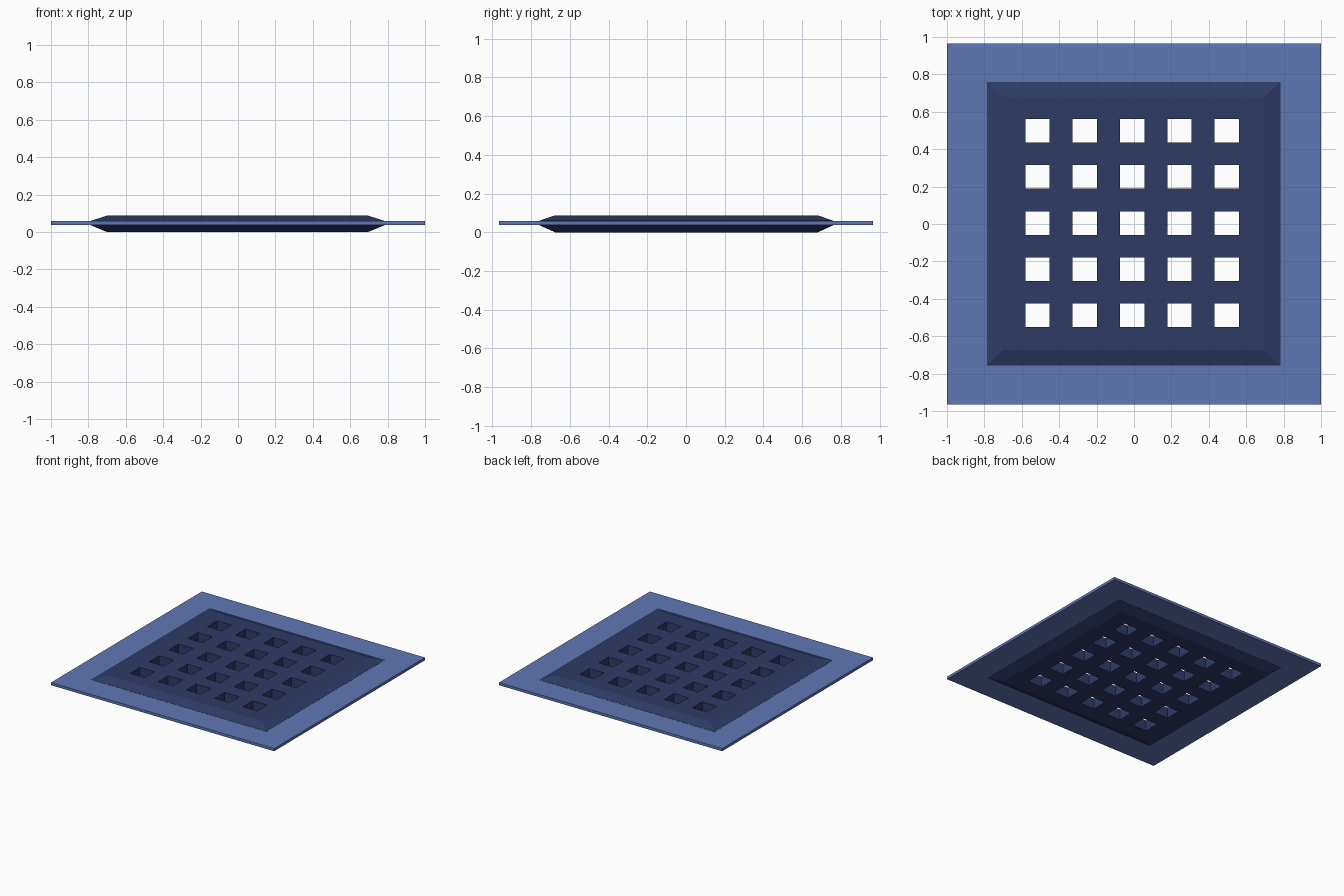
import bpy, bmesh

if "Cube" in bpy.data.objects:
    bpy.data.objects.remove(bpy.data.objects["Cube"])


def material(name, rgb):
    m = bpy.data.materials.new(name)
    m.diffuse_color = (*rgb, 1)
    m.use_nodes = True
    m.node_tree.nodes["Principled BSDF"].inputs["Base Color"].default_value = m.diffuse_color
    return m


light_blue = material("light blue", (0.115, 0.185, 0.46))
dark_blue = material("dark blue", (0.028, 0.044, 0.132))


def edges_of(lines, centres, half):
    """Grid lines: outer rim, shoulder, then both sides of every hole."""
    lo, lo_in, hi_in, hi = lines
    return [lo, lo_in] + [c + s * half for c in centres for s in (-1, 1)] + [hi_in, hi]


def slab(name, xs, ys, keep, heights, mat):
    """Solid made of grid cells; heights(i, j) gives bottom and top z of a grid point."""
    bm = bmesh.new()
    nx, ny = len(xs) - 1, len(ys) - 1
    verts = {(i, j, k): bm.verts.new((x, y, heights(i, j)[k]))
             for i, x in enumerate(xs) for j, y in enumerate(ys) for k in (0, 1)}
    for i in range(nx):
        for j in range(ny):
            if not keep(i, j):
                continue
            c = [(i, j), (i + 1, j), (i + 1, j + 1), (i, j + 1)]
            # corner cells split along the diagonal so the slopes mitre
            first = 1 if (i == 0) != (j == 0) else 0
            c = c[first:] + c[:first]
            corner = i in (0, nx - 1) and j in (0, ny - 1)
            for part in ([(0, 1, 2), (0, 2, 3)] if corner else [(0, 1, 2, 3)]):
                bm.faces.new([verts[(*c[p], 1)] for p in part])
                bm.faces.new([verts[(*c[p], 0)] for p in reversed(part)])
            # walls towards missing neighbours
            for di, dj, a, b in ((0, -1, (i, j), (i + 1, j)),
                                 (1, 0, (i + 1, j), (i + 1, j + 1)),
                                 (0, 1, (i + 1, j + 1), (i, j + 1)),
                                 (-1, 0, (i, j + 1), (i, j))):
                u, v = i + di, j + dj
                if not (0 <= u < nx and 0 <= v < ny and keep(u, v)):
                    bm.faces.new([verts[(*a, 0)], verts[(*b, 0)],
                                  verts[(*b, 1)], verts[(*a, 1)]])
    bmesh.ops.delete(bm, geom=[v for v in bm.verts if not v.link_faces], context='VERTS')
    mesh = bpy.data.meshes.new(name)
    bm.to_mesh(mesh)
    bm.free()
    mesh.materials.append(mat)
    ob = bpy.data.objects.new(name, mesh)
    bpy.context.collection.objects.link(ob)
    return ob


# Thin flat frame around the panel
slab("flat_frame", [-1, -0.78, 0.78, 1], [-0.965, -0.755, 0.755, 0.965],
     lambda i, j: (i, j) != (1, 1), lambda i, j: (0.037, 0.059), light_blue)

# Thick panel with sloped rim and a 5 x 5 grid of square through holes
step_x, step_y = 0.253, 0.247
px = edges_of((-0.787, -0.70, 0.695, 0.783),
              [-0.01 + step_x * (k - 2) for k in range(5)], 0.065)
py = edges_of((-0.757, -0.675, 0.68, 0.76),
              [0.005 + step_y * (k - 2) for k in range(5)], 0.063)


def panel_heights(i, j):
    rim = i in (0, len(px) - 1) or j in (0, len(py) - 1)
    return (0.036, 0.060) if rim else (0.0, 0.088)


slab("perforated_panel", px, py,
     lambda i, j: not (2 <= i <= 10 and 2 <= j <= 10 and i % 2 == 0 and j % 2 == 0),
     panel_heights, dark_blue)
